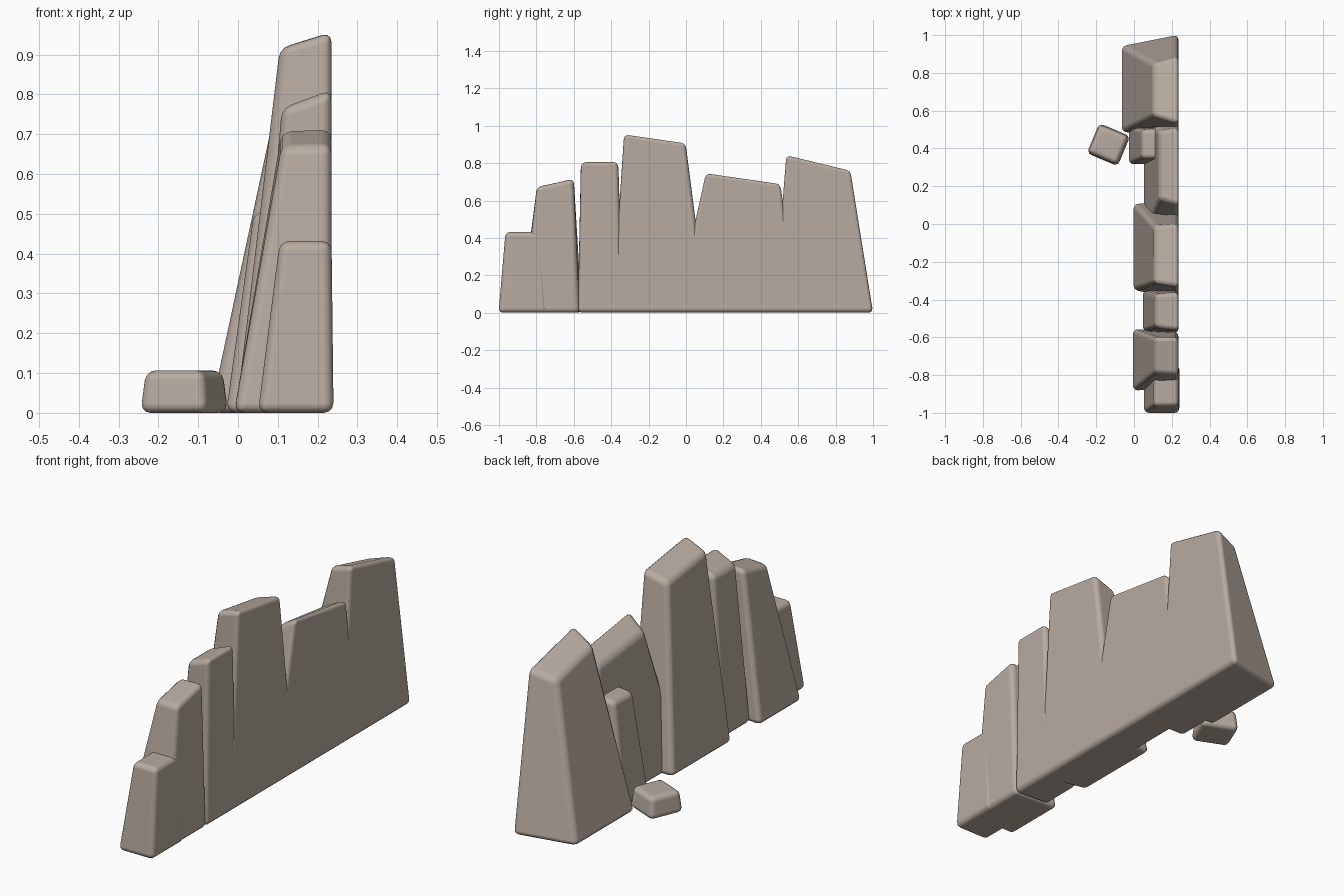
import bpy
import bmesh

BACK = 0.235  # shared flat wall plane on the +x side

stone = bpy.data.materials.new("stone")
stone.diffuse_color = (0.48, 0.41, 0.355, 1)


def rock(name, base, top, bevel=0.025):
    """Tapered block: base is four (x, y), top is four (x, y, z), same order."""
    bm = bmesh.new()
    b = [bm.verts.new((x, y, 0)) for x, y in base]
    t = [bm.verts.new(p) for p in top]
    bm.faces.new(b[::-1])
    bm.faces.new(t)
    for i in range(4):
        j = (i + 1) % 4
        bm.faces.new((b[i], b[j], t[j], t[i]))
    bmesh.ops.recalc_face_normals(bm, faces=bm.faces)
    for f in bm.faces:
        f.smooth = True
    mesh = bpy.data.meshes.new(name)
    bm.to_mesh(mesh)
    bm.free()
    mesh.materials.append(stone)
    ob = bpy.data.objects.new(name, mesh)
    bpy.context.collection.objects.link(ob)
    # worn, rounded edges
    mod = ob.modifiers.new("worn_edges", 'BEVEL')
    mod.width = bevel
    mod.segments = 3
    mod.limit_method = 'NONE'
    mod.harden_normals = True
    return ob


# Corner order: (-x,-y), (+x,-y), (+x,+y), (-x,+y)
# Wide end slab
rock("end_slab",
     [(-0.07, 0.485), (BACK, 0.465), (BACK, 1.005), (-0.07, 0.945)],
     [(0.10, 0.57, 0.80), (BACK, 0.53, 0.85), (BACK, 0.885, 0.765), (0.10, 0.85, 0.73)])
# Low slab in the gap
rock("gap_slab",
     [(0.05, -0.06), (BACK, -0.06), (BACK, 0.60), (0.05, 0.60)],
     [(0.13, 0.13, 0.69), (BACK, 0.10, 0.755), (BACK, 0.51, 0.695), (0.13, 0.49, 0.65)])
# Short post leaning in front of the gap
rock("short_post",
     [(-0.03, 0.315), (0.16, 0.315), (0.16, 0.525), (-0.03, 0.525)],
     [(0.04, 0.345, 0.505), (0.145, 0.345, 0.515), (0.145, 0.50, 0.515), (0.04, 0.50, 0.505)])
# Tallest centre slab
rock("tall_slab",
     [(-0.005, -0.35), (BACK, -0.40), (BACK, 0.115), (-0.005, 0.11)],
     [(0.105, -0.315, 0.92), (BACK, -0.335, 0.96), (BACK, 0.0, 0.912), (0.105, -0.01, 0.875)])
# Narrow slab
rock("narrow_slab",
     [(0.045, -0.57), (BACK, -0.58), (BACK, -0.335), (0.045, -0.35)],
     [(0.11, -0.55, 0.765), (BACK, -0.565, 0.812), (BACK, -0.36, 0.812), (0.11, -0.37, 0.765)])
# Stepping slabs at the low end
rock("step_slab",
     [(-0.01, -0.885), (BACK, -0.875), (BACK, -0.57), (-0.01, -0.555)],
     [(0.11, -0.79, 0.67), (BACK, -0.80, 0.672), (BACK, -0.60, 0.717), (0.11, -0.60, 0.712)])
rock("low_slab",
     [(0.05, -1.002), (0.24, -1.002), (0.24, -0.745), (0.05, -0.755)],
     [(0.105, -0.965, 0.432), (BACK, -0.965, 0.432), (BACK, -0.77, 0.432), (0.105, -0.77, 0.432)])
# Loose boulder on the ground
cx, cy = -0.135, 0.42
outline = [(0.05, -0.117), (0.118, 0.046), (-0.05, 0.117), (-0.118, -0.046)]
rock("loose_boulder",
     [(cx + x, cy + y) for x, y in outline],
     [(cx + x * 0.88, cy + y * 0.88, 0.107) for x, y in outline])
